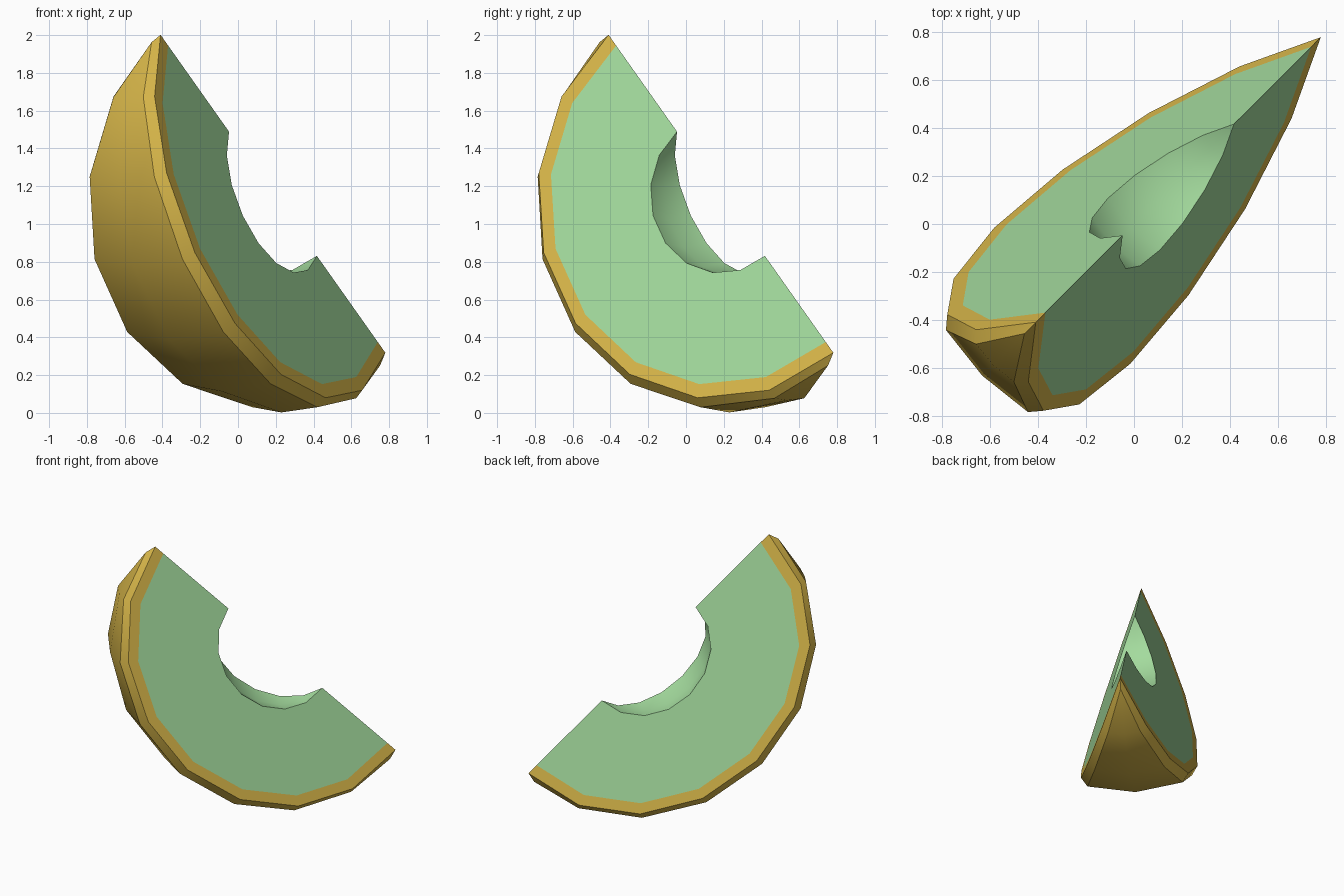
import bpy, bmesh, math
from mathutils import Vector

if "Cube" in bpy.data.objects:
    bpy.data.objects.remove(bpy.data.objects["Cube"])

# Local frame: long axis of the wedge, outward (rind) direction, sideways direction
CENTRE = Vector((0.185, 0.185, 1.16))
AXIS = Vector((0.5, 0.5, -math.sqrt(0.5)))
OUT = Vector((-0.5, -0.5, -math.sqrt(0.5)))
SIDE = Vector((math.sqrt(0.5), -math.sqrt(0.5), 0))
HALF = math.radians(22.5)      # half of the wedge angle
STEPS = 8                      # segments from tip to tip


def material(name, rgb):
    m = bpy.data.materials.new(name)
    m.diffuse_color = (*rgb, 1)
    m.use_nodes = True
    m.node_tree.nodes["Principled BSDF"].inputs["Base Color"].default_value = m.diffuse_color
    return m


def place(d, n, s):
    return CENTRE + AXIS * d + OUT * n + SIDE * s


def section(i):
    """Closed cross-section loop of the wedge at station i."""
    t = math.pi * i / STEPS
    c, r = -math.cos(t), math.sin(t)

    def on_cut(length, radius):
        return (length * c, radius * r * math.cos(HALF), radius * r * math.sin(HALF))

    cavity, flesh, edge = on_cut(0.465, 0.40), on_cut(1.11, 0.98), on_cut(1.19, 1.05)
    if i in (0, STEPS):        # tips: everything meets on the axis
        bevel = back = (1.21 * c, 0.075, 0)
    else:
        s = edge[2] - 0.042
        radius = 1.095 * r
        bevel = (1.22 * c, math.sqrt(radius ** 2 - s ** 2), s)
        back = (1.22 * c, radius, 0)
    half = [cavity, flesh, edge, bevel]
    other = [(d, n, -s) for d, n, s in reversed(half)]
    return [(0.465 * c, 0.40 * r, 0)] + half + [back] + other


# Fruit wedge: loft the sections from tip to tip
bm = bmesh.new()
rings = [[bm.verts.new(place(*p)) for p in section(i)] for i in range(STEPS + 1)]
count = len(rings[0])
flesh_columns = (0, 1, count - 2, count - 1)
for a, b in zip(rings, rings[1:]):
    for j in range(count):
        k = (j + 1) % count
        face = bm.faces.new((a[j], a[k], b[k], b[j]))
        face.material_index = 0 if j in flesh_columns else 1
bmesh.ops.remove_doubles(bm, verts=bm.verts, dist=0.0005)
bmesh.ops.recalc_face_normals(bm, faces=bm.faces)

mesh = bpy.data.meshes.new("melon_wedge")
bm.to_mesh(mesh)
bm.free()
mesh.materials.append(material("pale green flesh", (0.37, 0.71, 0.34)))
mesh.materials.append(material("golden rind", (0.69, 0.475, 0.068)))
wedge = bpy.data.objects.new("melon_wedge", mesh)
bpy.context.collection.objects.link(wedge)

# Smooth rind and hollow, crisp cut edges
bpy.context.view_layer.objects.active = wedge
wedge.select_set(True)
bpy.ops.object.shade_smooth_by_angle(angle=math.radians(30))
